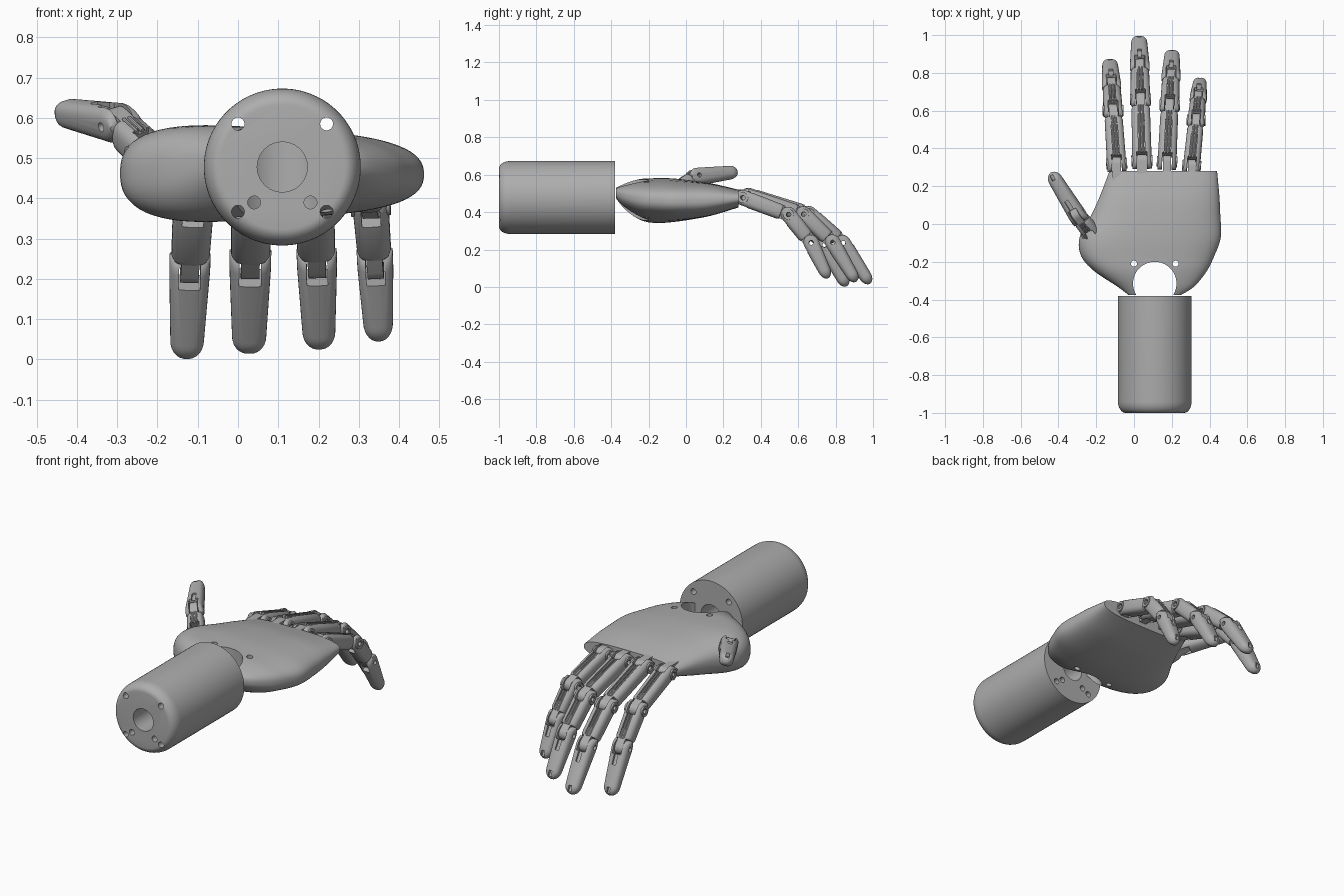
import bpy, bmesh
from math import sin, cos, pi, radians
from mathutils import Matrix, Vector

old = bpy.data.objects.get("Cube")
if old:
    bpy.data.objects.remove(old, do_unlink=True)

grey = bpy.data.materials.new("light_grey")
grey.use_nodes = True
grey.diffuse_color = (0.42, 0.42, 0.42, 1)
grey.node_tree.nodes["Principled BSDF"].inputs["Base Color"].default_value = grey.diffuse_color
parts = []


def add(name, bm, M, keep=True):
    bmesh.ops.recalc_face_normals(bm, faces=bm.faces)
    me = bpy.data.meshes.new(name)
    bm.to_mesh(me)
    bm.free()
    ob = bpy.data.objects.new(name, me)
    bpy.context.collection.objects.link(ob)
    ob.matrix_world = M
    me.materials.append(grey)
    if keep:
        parts.append(ob)
    else:
        ob.hide_render = True
    return ob


def loft(name, rings, M=Matrix()):
    """Skin closed rings of points and cap both ends."""
    bm = bmesh.new()
    rows = [[bm.verts.new(p) for p in ring] for ring in rings]
    n = len(rows[0])
    for a, b in zip(rows, rows[1:]):
        for i in range(n):
            j = (i + 1) % n
            bm.faces.new((a[i], a[j], b[j], b[i]))
    bm.faces.new(rows[0])
    bm.faces.new(rows[-1])
    return add(name, bm, M)


def power(v, e):
    return abs(v) ** e * (1 if v >= 0 else -1)


def ring(y, hw, hh, e=1.0, n=32, cx=0, cz=0):
    angles = [2 * pi * (i + 0.5) / n for i in range(n)]
    return [(cx + hw * power(cos(a), e), y, cz + hh * power(sin(a), e)) for a in angles]


def box(name, size, centre, M, keep=True):
    bm = bmesh.new()
    bmesh.ops.create_cube(bm, size=1, matrix=Matrix.Translation(centre) @ Matrix.Diagonal((*size, 1)))
    return add(name, bm, M, keep)


def rod(name, r, length, centre, axis, M=Matrix(), keep=True, n=24):
    bm = bmesh.new()
    turn = Vector((0, 0, 1)).rotation_difference(Vector(axis)).to_matrix().to_4x4()
    bmesh.ops.create_cone(bm, cap_ends=True, segments=n, radius1=r, radius2=r,
                          depth=length, matrix=Matrix.Translation(centre) @ turn)
    return add(name, bm, M, keep)


def cut(ob, *cutters):
    bpy.context.view_layer.update()
    bpy.context.view_layer.objects.active = ob
    for c in cutters:
        mod = ob.modifiers.new("cut", "BOOLEAN")
        mod.operation = "DIFFERENCE"
        mod.object = c
        bpy.ops.object.modifier_apply(modifier=mod.name)
        bpy.data.objects.remove(c, do_unlink=True)


# Forearm: cylinder with a rounded end, a bore and screw holes
R, AX, AZ = 0.195, 0.11, 0.478
curve = [(-0.94 - 0.06 * cos(a), R - 0.04 + 0.04 * sin(a)) for a in [pi / 16 * k for k in range(9)]]
forearm = loft("forearm", [ring(y, r, r, 1, 64, AX, AZ) for y, r in curve + [(-0.38, R)]])
holes = [(0, 0, 0.0625)]
for s in (-1, 1):
    holes += [(s * 0.11, 0.107, 0.016), (s * 0.11, -0.111, 0.016), (s * 0.07, -0.088, 0.016)]
cut(forearm, *[rod("bore", r, 1, (AX + x, -0.7, AZ + z), (0, 1, 0), keep=False) for x, z, r in holes])

# Palm: y, left x, right x, then top and bottom heights at each side
sections = [
    (-0.375, -0.03, 0.25, 0.535, 0.47, 0.53, 0.47),
    (-0.33, -0.09, 0.32, 0.56, 0.41, 0.54, 0.43),
    (-0.25, -0.21, 0.385, 0.59, 0.345, 0.55, 0.39),
    (-0.17, -0.28, 0.425, 0.597, 0.325, 0.552, 0.375),
    (-0.07, -0.288, 0.46, 0.595, 0.335, 0.553, 0.367),
    (0.05, -0.225, 0.457, 0.575, 0.36, 0.552, 0.37),
    (0.15, -0.18, 0.452, 0.555, 0.385, 0.545, 0.385),
    (0.28, -0.13, 0.44, 0.52, 0.425, 0.52, 0.425),
]


def blend(rows, steps):
    pts = [rows[0]] + rows + [rows[-1]]
    out = []
    for a, b, c, d in zip(pts, pts[1:], pts[2:], pts[3:]):
        for k in range(steps):
            t = k / steps
            out.append([q + 0.5 * t * (r - p + t * (2 * p - 5 * q + 4 * r - s + t * (3 * (q - r) + s - p)))
                        for p, q, r, s in zip(a, b, c, d)])
    return out + [rows[-1]]


def palm_ring(y, xl, xr, tl, bl, tr, br):
    pts = []
    for x, _, z in ring(0, 1, 1, 1, 64):
        u = (power(x, 0.6) + 1) / 2
        top, low = tl + (tr - tl) * u, bl + (br - bl) * u
        pts.append((xl + (xr - xl) * u, y, (top + low) / 2 + (top - low) / 2 * power(z, 0.8)))
    return pts


palm = loft("palm", [palm_ring(*s) for s in blend(sections, 5)])
cut(palm, rod("wrist_notch", 0.115, 1, (AX, -0.315, 0.5), (0, 0, 1), keep=False, n=48),
    *[rod("screw_hole", 0.016, 1, (AX + s * 0.11, -0.21, 0.5), (0, 0, 1), keep=False) for s in (-1, 1)])


# Digits: forked segments, tongues, hinge washers and tendons
def frame(p0, p1, side):
    d = (p1 - p0).normalized()
    s = (side - d * side.dot(d)).normalized()
    M = Matrix((s, d, s.cross(d))).transposed().to_4x4()
    M.translation = p0
    return M


def tongue(name, M, y0, y1, w, r):
    """Narrow plate with a rounded end that sits inside the next fork."""
    ends = [(y0, r)] + [(y1 + r * sin(a), r * cos(a)) for a in [radians(14 * k) for k in range(7)]]
    bm_rings = [[(x, y, z) for x, z in ((-w, -h), (w, -h), (w, h), (-w, h))] for y, h in ends]
    plate = loft(name, bm_rings, M)
    cut(plate, rod("pin_hole", 0.012, 1, (0, y1, 0), (1, 0, 0), M, False))


def segment(name, p0, p1, side, w, h, tip):
    M = frame(p0, p1, side)
    L = (p1 - p0).length
    r = h / 2
    rings = [ring(-r * cos(a), w / 2, r * sin(a), 0.7) for a in [radians(k) for k in (12, 30, 50, 70, 90)]]
    if tip:
        e = 0.05
        for k in range(0, 90, 12):
            a = radians(k)
            rings.append(ring(L - e + e * sin(a), w * 0.41 * cos(a), h * 0.38 * cos(a), 0.8))
    else:
        rings += [ring(L - 0.055, w * 0.47, r * 0.95, 0.7), ring(L - 0.042, w * 0.42, r * 0.82, 0.7)]
    body = loft(name, rings, M)
    slot = w * 0.26
    end = L - 0.09 if tip else L + 0.1
    cutters = [box("fork_slot", (slot * 2, 0.1, 0.3), (0, -0.012, 0), M, False),
               rod("pin_hole", 0.012, 1, (0, 0, 0), (1, 0, 0), M, False)]
    if tip:
        cutters.append(box("tip_slot", (0.018, 0.03, 0.03), (0, L - 0.025, h * 0.33), M, False))
        cutters.append(box("tendon_groove", (0.022, 0.09, 0.03), (0, 0.05, r), M, False))
    else:
        cutters.append(box("tendon_groove", (0.034, end, 0.03), (0, end / 2, r), M, False))
    cut(body, *cutters)
    if not tip:
        tongue(name + "_tongue", M, L - 0.09, L, slot * 0.85, r * 0.8)
        for s in (-1, 1):
            rod(name + "_tendon", 0.006, L - 0.08, (s * 0.008, L / 2, r - 0.01), (0, 1, 0), M, n=10)
        for s in (-1, 1):
            washer = rod(name + "_washer", 0.029, 0.012, (s * (w / 2 - 0.002), 0, 0), (1, 0, 0), M)
            cut(washer, rod("washer_hole", 0.016, 1, (0, 0, 0), (1, 0, 0), M, False))


def digit(name, points, side, w, h):
    pts = [Vector(p) for p in points]
    labels = ("proximal", "middle", "distal") if len(pts) == 4 else ("proximal", "distal")
    for i, label in enumerate(labels):
        segment(f"{name}_{label}", pts[i], pts[i + 1], Vector(side), w, h, i == len(pts) - 2)


# Fingers: x at knuckle and tip, width, then y and z of each joint
fingers = {
    "index_finger": (-0.092, -0.128, 0.102, [(0.32, 0.48), (0.6, 0.385), (0.74, 0.225), (0.86, 0.004)]),
    "middle_finger": (0.042, 0.027, 0.104, [(0.335, 0.488), (0.66, 0.39), (0.84, 0.235), (0.985, 0.018)]),
    "ring_finger": (0.175, 0.202, 0.1, [(0.33, 0.484), (0.63, 0.388), (0.785, 0.237), (0.91, 0.028)]),
    "little_finger": (0.305, 0.35, 0.09, [(0.308, 0.476), (0.55, 0.385), (0.67, 0.235), (0.76, 0.047)]),
}
for name, (x0, x1, w, path) in fingers.items():
    y0, y1 = path[0][0], path[-1][0]
    pts = [(x0 + (x1 - x0) * (y - y0) / (y1 - y0), y, z) for y, z in path]
    digit(name, pts, (1, 0, 0), w, 0.088)
    tongue(name + "_mount", Matrix.Translation(pts[0]), -0.09, 0, w * 0.22, 0.034)

# Thumb
digit("thumb", [(-0.225, -0.045, 0.515), (-0.302, 0.05, 0.588), (-0.44, 0.272, 0.615)],
      (0.85, 0.5, 0.25), 0.092, 0.095)

# Smooth curved surfaces and keep hard edges
bpy.ops.object.select_all(action="DESELECT")
for ob in parts:
    ob.select_set(True)
bpy.context.view_layer.objects.active = parts[0]
bpy.ops.object.shade_smooth_by_angle(angle=radians(32))
